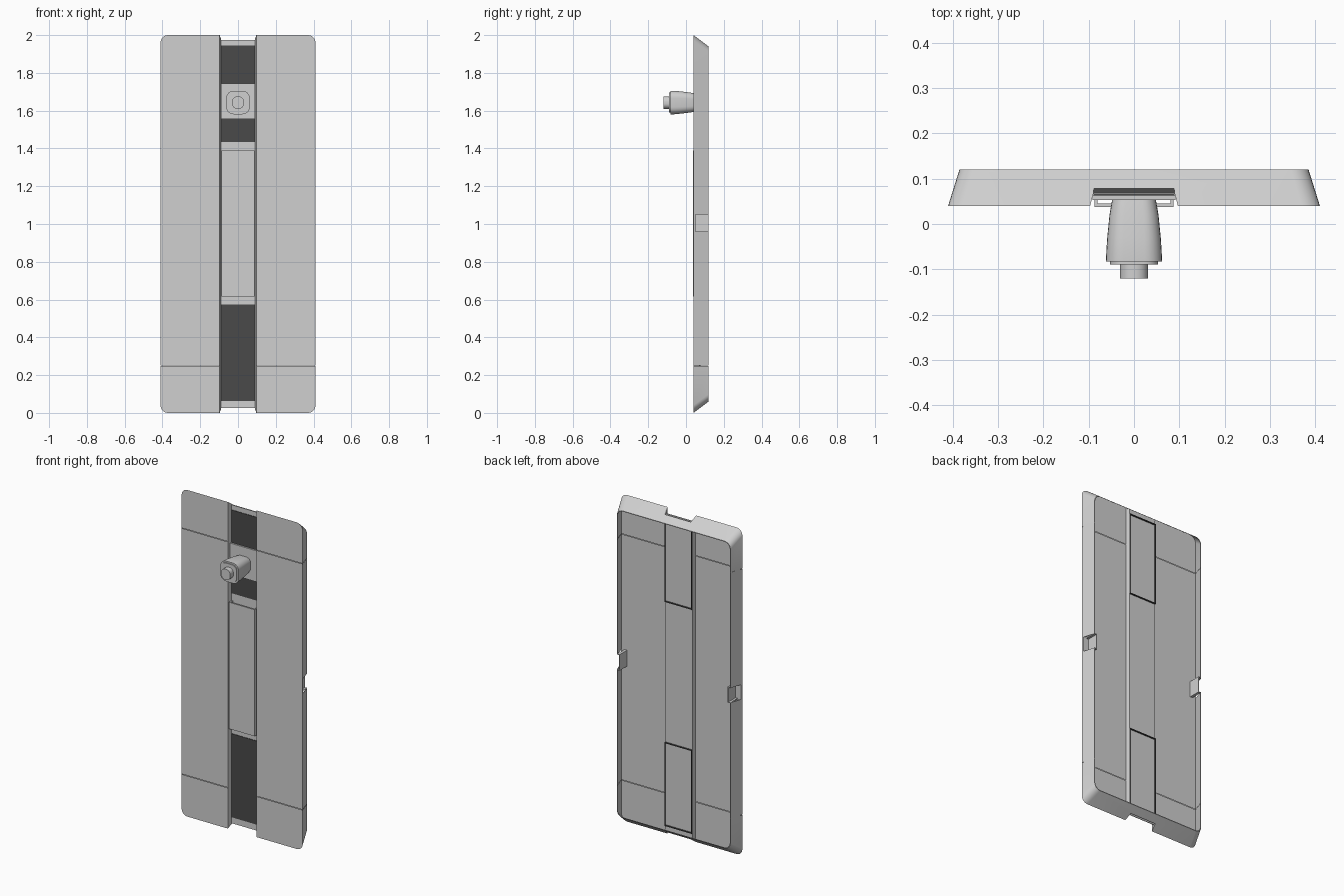
import bpy, bmesh, math

cube = bpy.data.objects.get("Cube")
if cube:
    bpy.data.objects.remove(cube)


def material(name, value):
    m = bpy.data.materials.new(name)
    m.use_nodes = True
    colour = (value, value, value, 1)
    m.diffuse_color = colour
    m.node_tree.nodes["Principled BSDF"].inputs["Base Color"].default_value = colour
    return m


GREY = material("light grey", 0.63)
DARK = material("dark grey", 0.067)


def finish(name, bm, mat):
    mesh = bpy.data.meshes.new(name)
    bm.to_mesh(mesh)
    bm.free()
    if not mesh.materials:
        mesh.materials.append(mat)
    ob = bpy.data.objects.new(name, mesh)
    bpy.context.collection.objects.link(ob)
    return ob


def loft(name, rings, mat):
    """Closed skin through matching (y, outline) rings."""
    bm = bmesh.new()
    loops = [[bm.verts.new((x, y, z)) for x, z in pts] for y, pts in rings]
    for a, b in zip(loops, loops[1:]):
        for i in range(len(a)):
            j = (i + 1) % len(a)
            bm.faces.new((a[i], a[j], b[j], b[i]))
    bm.faces.new(loops[0])
    bm.faces.new(loops[-1])
    bmesh.ops.recalc_face_normals(bm, faces=bm.faces)
    return finish(name, bm, mat)


def rect(x0, x1, z0, z1):
    x0, x1 = sorted((x0, x1))
    return [(x0, z0), (x1, z0), (x1, z1), (x0, z1)]


def box(name, x0, x1, y0, y1, z0, z1, mat):
    r = rect(x0, x1, z0, z1)
    return loft(name, [(y0, r), (y1, r)], mat)


def round_rect(hx, hz, r, cz, steps=6):
    pts = []
    for k, (sx, sz) in enumerate([(1, 1), (-1, 1), (-1, -1), (1, -1)]):
        for i in range(steps + 1):
            a = math.pi / 2 * (k + i / steps)
            pts.append((sx * (hx - r) + r * math.cos(a),
                        cz + sz * (hz - r) + r * math.sin(a)))
    return pts


def smooth(ob):
    bpy.ops.object.select_all(action="DESELECT")
    ob.select_set(True)
    bpy.context.view_layer.objects.active = ob
    bpy.ops.object.shade_smooth_by_angle(angle=math.radians(35))


# Board: a thin tray, open at the back, with sloping walls
WALL = 0.004
board = loft("board", [
    (0.04, round_rect(0.41, 1.0, 0.04, 1)),
    (0.12, round_rect(0.385, 0.94, 0.04, 1)),
    (0.12, round_rect(0.385 - WALL, 0.94 - WALL, 0.037, 1)),
    (0.048, round_rect(0.4075 - WALL, 0.994 - WALL, 0.037, 1))], GREY)

# Cut the central slot and the two edge notches
cutters = [loft("slot_cutter", [(0.0, rect(-0.106, 0.106, -1, 3)),
                                (0.078, rect(-0.088, 0.088, -1, 3))], GREY)]
for s in (1, -1):
    cutters.append(box("notch_cutter", s * 0.37, s * 0.5, 0.049, 0.2, 0.96, 1.05, GREY))
for cutter in cutters:
    cutter.hide_render = True
    mod = board.modifiers.new("cut", "BOOLEAN")
    mod.operation = "DIFFERENCE"
    mod.solver = "EXACT"
    mod.object = cutter
graph = bpy.context.evaluated_depsgraph_get()
cut_mesh = bpy.data.meshes.new_from_object(board.evaluated_get(graph))
for ob in cutters + [board]:
    bpy.data.objects.remove(ob)

# Split the board into three sections with hairline seams
GAP = 0.0012
for label, low, high in (("lower", -1, 0.25 - GAP),
                         ("middle", 0.25 + GAP, 1.757 - GAP),
                         ("upper", 1.757 + GAP, 3)):
    bm = bmesh.new()
    bm.from_mesh(cut_mesh)
    for z, up in ((low, -1), (high, 1)):
        bmesh.ops.bisect_plane(bm, geom=bm.verts[:] + bm.edges[:] + bm.faces[:],
                               plane_co=(0, 0, z), plane_no=(0, 0, up),
                               clear_outer=True)
    smooth(finish(f"{label}_board", bm, GREY))

for s, label in ((1, "left"), (-1, "right")):
    # Pocket behind each edge notch
    box(f"{label}_notch_floor", s * 0.366, s * 0.37, 0.046, 0.119, 0.956, 1.054, GREY)
    for z in (0.956, 1.05):
        box(f"{label}_notch_shelf", s * 0.368, s * 0.383, 0.046, 0.119, z, z + 0.004, GREY)
    # Sloping channel wall
    loft(f"{label}_channel_wall",
         [(0.04, rect(s * 0.0968, s * 0.1, 0.001, 1.999)),
          (0.07, rect(s * 0.089, s * 0.093, 0.0225, 1.9775))], GREY)
    # Side of the grip cover
    box(f"{label}_grip_wall", s * 0.08, s * 0.087, 0.043, 0.067, 0.615, 1.39, GREY)

# Channel floor and the raised grip cover over its middle
box("channel_floor", -0.091, 0.091, 0.066, 0.07, 0.025, 1.975, GREY)
box("grip_cover", -0.087, 0.087, 0.037, 0.045, 0.615, 1.39, GREY)

# Dark runners in the channel, with a rim standing out behind the floor
RIM = 0.005
for label, z0, z1 in (("lower", 0.063, 0.575), ("upper", 1.435, 1.945)):
    box(f"{label}_runner", -0.0895, 0.0895, 0.063, 0.067, z0, z1, DARK)
    for z in (z0, z1 - RIM):
        box(f"{label}_runner_end", -0.092, 0.092, 0.066, 0.078, z, z + RIM, DARK)
    for s in (1, -1):
        box(f"{label}_runner_side", s * 0.0895, s * 0.0925, 0.066, 0.078, z0, z1, DARK)

# Sliding carriage with a tapered knob and button
box("carriage", -0.091, 0.091, 0.053, 0.064, 1.555, 1.745, GREY)
KZ = 1.643
smooth(loft("knob", [(y, round_rect(hx, hz, r, KZ)) for y, hx, hz, r in (
    (0.055, 0.048, 0.046, 0.03), (0.02, 0.054, 0.053, 0.033),
    (-0.03, 0.059, 0.059, 0.036), (-0.06, 0.061, 0.062, 0.038),
    (-0.083, 0.062, 0.062, 0.038))], GREY))
smooth(loft("knob_collar", [(y, round_rect(0.053, 0.053, 0.032, KZ))
                            for y in (-0.08, -0.089)], GREY))
smooth(loft("button", [(y, round_rect(0.031, 0.033, 0.028, KZ))
                       for y in (-0.085, -0.12)], GREY))
